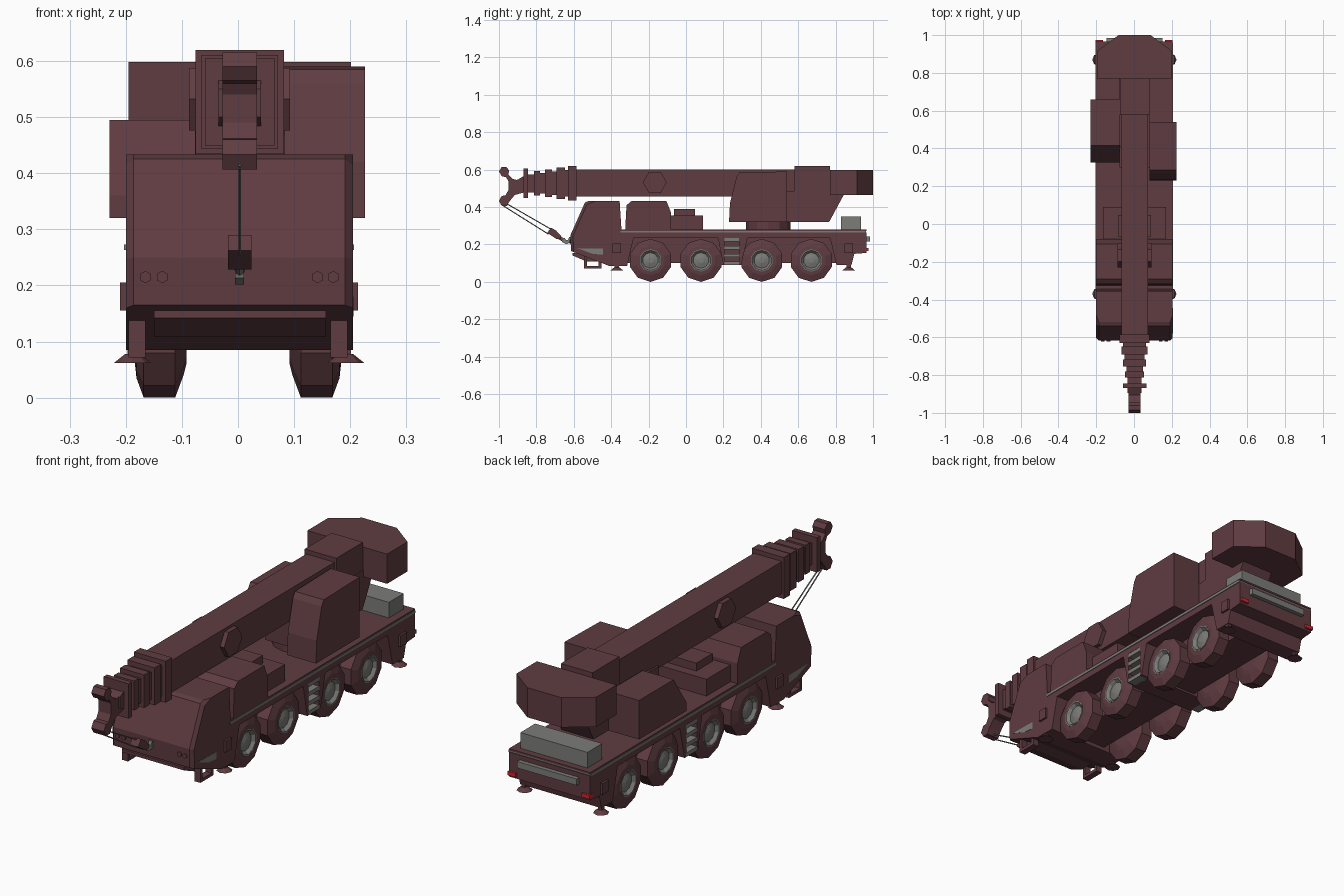
import bpy, bmesh, math
from mathutils import Vector


def material(name, color):
    m = bpy.data.materials.new(name)
    m.diffuse_color = (*color, 1)
    return m


PAINT = material("maroon", (0.115, 0.045, 0.053))
GREY = material("steel", (0.20, 0.20, 0.19))
RED = material("red", (0.6, 0.02, 0.03))
CX = 0.003  # boom centre line


def finish(name, bm, mat):
    bmesh.ops.recalc_face_normals(bm, faces=bm.faces)
    me = bpy.data.meshes.new(name)
    bm.to_mesh(me)
    bm.free()
    me.materials.append(mat)
    ob = bpy.data.objects.new(name, me)
    bpy.context.collection.objects.link(ob)
    return ob


def extrude(name, pts, vec, mat, bevel=None):
    bm = bmesh.new()
    f = bm.faces.new([bm.verts.new(p) for p in pts])
    r = bmesh.ops.extrude_face_region(bm, geom=[f], use_keep_orig=True)
    vs = [v for v in r["geom"] if isinstance(v, bmesh.types.BMVert)]
    bmesh.ops.translate(bm, verts=vs, vec=vec)
    bmesh.ops.recalc_face_normals(bm, faces=bm.faces)
    if bevel:
        es = [e for e in bm.edges if bevel(*[v.co for v in e.verts])]
        bmesh.ops.bevel(bm, geom=es, offset=0.014, segments=1, affect='EDGES')
    return finish(name, bm, mat)


def prism(name, yz, x0, x1, mat=PAINT, bevel=None):
    return extrude(name, [(x0, y, z) for y, z in yz], (x1 - x0, 0, 0), mat, bevel)


def box(name, x0, x1, y0, y1, z0, z1, mat=PAINT):
    return prism(name, [(y0, z0), (y1, z0), (y1, z1), (y0, z1)], x0, x1, mat)


def ngon(cy, cz, r, n, phase=0.0):
    return [(cy + r * math.cos(phase + i * math.tau / n),
             cz + r * math.sin(phase + i * math.tau / n)) for i in range(n)]


def lathe(name, prof, y, z, n, mat):
    # rings of (x, radius) around an axis parallel to x, capped at both ends
    bm = bmesh.new()
    rings = [[bm.verts.new((x, *p)) for p in ngon(y, z, r, n, -math.pi / 2)] for x, r in prof]
    for a, b in zip(rings, rings[1:]):
        for i in range(n):
            j = (i + 1) % n
            bm.faces.new((a[i], a[j], b[j], b[i]))
    bm.faces.new(rings[0])
    bm.faces.new(rings[-1])
    return finish(name, bm, mat)


def tube(name, p0, p1, r0, r1, n, mat):
    p0, p1 = Vector(p0), Vector(p1)
    d = p1 - p0
    bm = bmesh.new()
    bmesh.ops.create_cone(bm, cap_ends=True, segments=n, radius1=r0, radius2=r1, depth=d.length)
    bm.transform(d.to_track_quat('Z', 'Y').to_matrix().to_4x4())
    bmesh.ops.translate(bm, verts=bm.verts, vec=(p0 + p1) / 2)
    return finish(name, bm, mat)


# Carrier body, deck edge and inner chassis
prism("carrier_body", [(-0.35, 0.265), (0.965, 0.265), (0.965, 0.155), (0.90, 0.15), (0.885, 0.09),
                       (0.805, 0.09), (0.77, 0.235), (-0.28, 0.235), (-0.315, 0.085), (-0.35, 0.085)],
      -0.2, 0.204)
box("deck_edge", -0.203, 0.207, -0.35, 0.962, 0.263, 0.273, GREY)
box("deck", -0.2, 0.204, -0.35, 0.965, 0.272, 0.28)
box("chassis", -0.09, 0.09, -0.33, 0.85, 0.10, 0.25)
box("middle_tank", -0.165, 0.165, 0.19, 0.30, 0.09, 0.25)

# Driving cab with chamfered front corners
prism("driving_cab", [(-0.615, 0.165), (-0.618, 0.25), (-0.54, 0.425), (-0.52, 0.433), (-0.355, 0.433),
                      (-0.345, 0.28), (-0.345, 0.085), (-0.41, 0.085)], -0.2, 0.205,
      bevel=lambda a, b: a.x == b.x and max(a.y, b.y) < -0.51 and min(a.z, b.z) > 0.16)
prism("front_bumper", [(-0.608, 0.155), (-0.608, 0.142), (-0.53, 0.108), (-0.45, 0.11), (-0.5, 0.16)],
      -0.15, 0.157)
for i, x in enumerate((-0.165, -0.135, 0.142, 0.17)):
    tube(f"headlight_{i}", (x, -0.622, 0.215), (x, -0.6, 0.215), 0.011, 0.011, 6, PAINT)

# Hood and covers behind the cab
prism("engine_hood", [(-0.325, 0.28), (-0.318, 0.41), (-0.29, 0.433), (-0.105, 0.433), (-0.08, 0.37),
                      (-0.08, 0.28)], -0.2, 0.204)
box("deck_cover", -0.165, 0.17, -0.08, 0.09, 0.28, 0.355)
box("cover_vent", -0.085, 0.09, -0.065, 0.048, 0.355, 0.39)

# Parts repeated on both sides
for s, side in ((1, "right"), (-1, "left")):
    for i, y in enumerate((-0.19, 0.08, 0.405, 0.67)):
        lathe(f"tyre_{side}_{i}", [(s * x, r) for x, r in (
            (0.092, 0.055), (0.097, 0.075), (0.112, 0.115), (0.168, 0.115), (0.181, 0.08),
            (0.183, 0.06), (0.16, 0.056))], y, 0.115, 10, PAINT)
        lathe(f"hub_{side}_{i}", [(s * x, r) for x, r in (
            (0.15, 0.058), (0.184, 0.06), (0.184, 0.054), (0.17, 0.042), (0.178, 0.015))],
            y, 0.115, 10, GREY)
    # Fender wedges and access steps between them
    a, b = s * 0.12 + 0.002, s * 0.202 + 0.002
    prism(f"fender_front_{side}", [(0.17, 0.24), (0.20, 0.09), (0.207, 0.09), (0.207, 0.24)], a, b)
    prism(f"fender_rear_{side}", [(0.283, 0.24), (0.283, 0.09), (0.295, 0.09), (0.33, 0.24)], a, b)
    for i in range(4):
        z = 0.09 + i * 0.042
        box(f"step_{side}_{i}", s * 0.16, b, 0.205, 0.285, z, z + 0.018, GREY)
    # Outriggers: housing, leg and flared foot
    for y, end in ((-0.37, "front"), (0.87, "rear")):
        x = s * 0.19 + 0.002
        box(f"outrigger_housing_{end}_{side}", s * 0.15, s * 0.212 + 0.002, y - 0.022, y + 0.022, 0.155, 0.205)
        box(f"outrigger_leg_{end}_{side}", x - 0.009, x + 0.009, y - 0.011, y + 0.011, 0.068, 0.16)
        tube(f"outrigger_foot_{end}_{side}", (x, y, 0.062), (x, y, 0.078), 0.033, 0.013, 8, PAINT)
    # Cab side inlay and hanging step frame
    prism(f"cab_side_inlay_{side}", [(-0.58, 0.18), (-0.445, 0.178), (-0.445, 0.145), (-0.5, 0.15)],
          s * 0.19, s * 0.203 + 0.003, GREY)
    for n, y0, y1, z0, z1 in (("bottom", -0.545, -0.452, 0.072, 0.086), ("front", -0.545, -0.53, 0.072, 0.15),
                              ("back", -0.467, -0.452, 0.072, 0.12)):
        box(f"cab_step_{n}_{side}", s * 0.165, s * 0.195, y0, y1, z0, z1)
    # Tail lights
    box(f"tail_light_{side}", s * 0.163, s * 0.203, 0.95, 0.975, 0.165, 0.182, RED)
    # Hexagonal bosses on the boom
    prism(f"boom_boss_{side}", ngon(-0.167, 0.532, 0.064, 6), CX + s * 0.06, CX + s * 0.09)

# Rear bumper bar and grey rear locker
box("rear_bar", -0.145, 0.15, 0.955, 0.984, 0.215, 0.244, GREY)
box("rear_locker", -0.165, 0.168, 0.83, 0.935, 0.275, 0.35, GREY)

# Slewing ring and rotating frame
tube("slewing_ring", (CX, 0.44, 0.27), (CX, 0.44, 0.325), 0.12, 0.12, 12, PAINT)
prism("turret_frame", [(0.30, 0.32), (0.765, 0.32), (0.845, 0.468), (0.845, 0.5), (0.30, 0.47)],
      CX - 0.08, CX + 0.08)
box("boom_pivot_block", -0.075, 0.082, 0.58, 0.77, 0.45, 0.62)
prism("operator_cabin", [(0.23, 0.32), (0.235, 0.42), (0.27, 0.56), (0.285, 0.585), (0.54, 0.59),
                         (0.54, 0.32)], 0.083, 0.226)
prism("engine_housing", [(0.325, 0.32), (0.325, 0.36), (0.415, 0.495), (0.66, 0.495), (0.66, 0.32)],
      -0.229, -0.075)

# Counterweight
extrude("counterweight", [(x + CX, y, 0.465) for x, y in (
    (-0.198, 0.77), (0.198, 0.77), (0.198, 0.915), (0.085, 1.0), (-0.085, 1.0), (-0.198, 0.915))],
    (0, 0, 0.133), PAINT)

# Telescopic boom: main beam, then collars and nested sections
box("boom_main", CX - 0.07, CX + 0.07, -0.6, 0.6, 0.456, 0.6)
collars = ((-0.63, -0.585, 0.079, 0.093), (-0.692, -0.648, 0.068, 0.084), (-0.755, -0.717, 0.06, 0.074),
           (-0.812, -0.78, 0.05, 0.066), (-0.868, -0.845, 0.062, 0.078))
sections = ((-0.66, 0.06, 0.07), (-0.73, 0.052, 0.062), (-0.79, 0.044, 0.055), (-0.86, 0.037, 0.048))
for i, (y0, y1, w, h) in enumerate(collars):
    box(f"boom_collar_{i}", CX - w, CX + w, y0, y1, 0.527 - h, 0.527 + h)
for i, (y0, w, h) in enumerate(sections):
    box(f"boom_section_{i}", CX - w, CX + w, y0, -0.59, 0.527 - h, 0.527 + h)

# Forked boom head and cheek plates
prism("boom_head", [(-0.86, 0.565), (-0.905, 0.545), (-0.925, 0.55), (-0.95, 0.575), (-0.945, 0.595),
                    (-0.96, 0.615), (-0.985, 0.615), (-1.0, 0.59), (-0.985, 0.565), (-0.962, 0.56),
                    (-0.95, 0.54), (-0.95, 0.49), (-0.965, 0.462), (-0.985, 0.46), (-1.0, 0.433),
                    (-0.985, 0.407), (-0.957, 0.407), (-0.943, 0.432), (-0.915, 0.465), (-0.86, 0.48)],
      CX - 0.031, CX + 0.031)
for s, side in ((1, "right"), (-1, "left")):
    prism(f"head_cheek_{side}", [(-0.86, 0.57), (-0.895, 0.55), (-0.895, 0.5), (-0.86, 0.48)],
          CX + s * 0.028, CX + s * 0.038)

# Hoist ropes, hook block and hook
tube("hoist_rope_upper", (CX, -0.962, 0.42), (CX, -0.71, 0.275), 0.0028, 0.0028, 6, GREY)
tube("hoist_rope_lower", (CX, -0.99, 0.415), (CX, -0.735, 0.255), 0.0028, 0.0028, 6, GREY)
prism("hook_block", [(-0.742, 0.262), (-0.722, 0.29), (-0.695, 0.275), (-0.668, 0.245), (-0.668, 0.228),
                     (-0.69, 0.228)], CX - 0.021, CX + 0.021)
tube("hook_shank", (CX, -0.68, 0.24), (CX, -0.655, 0.222), 0.011, 0.008, 8, GREY)
prism("hook", [(-0.668, 0.232), (-0.65, 0.236), (-0.642, 0.225), (-0.63, 0.225), (-0.625, 0.24),
               (-0.616, 0.24), (-0.618, 0.21), (-0.64, 0.202), (-0.662, 0.213)], CX - 0.008, CX + 0.008, GREY)
